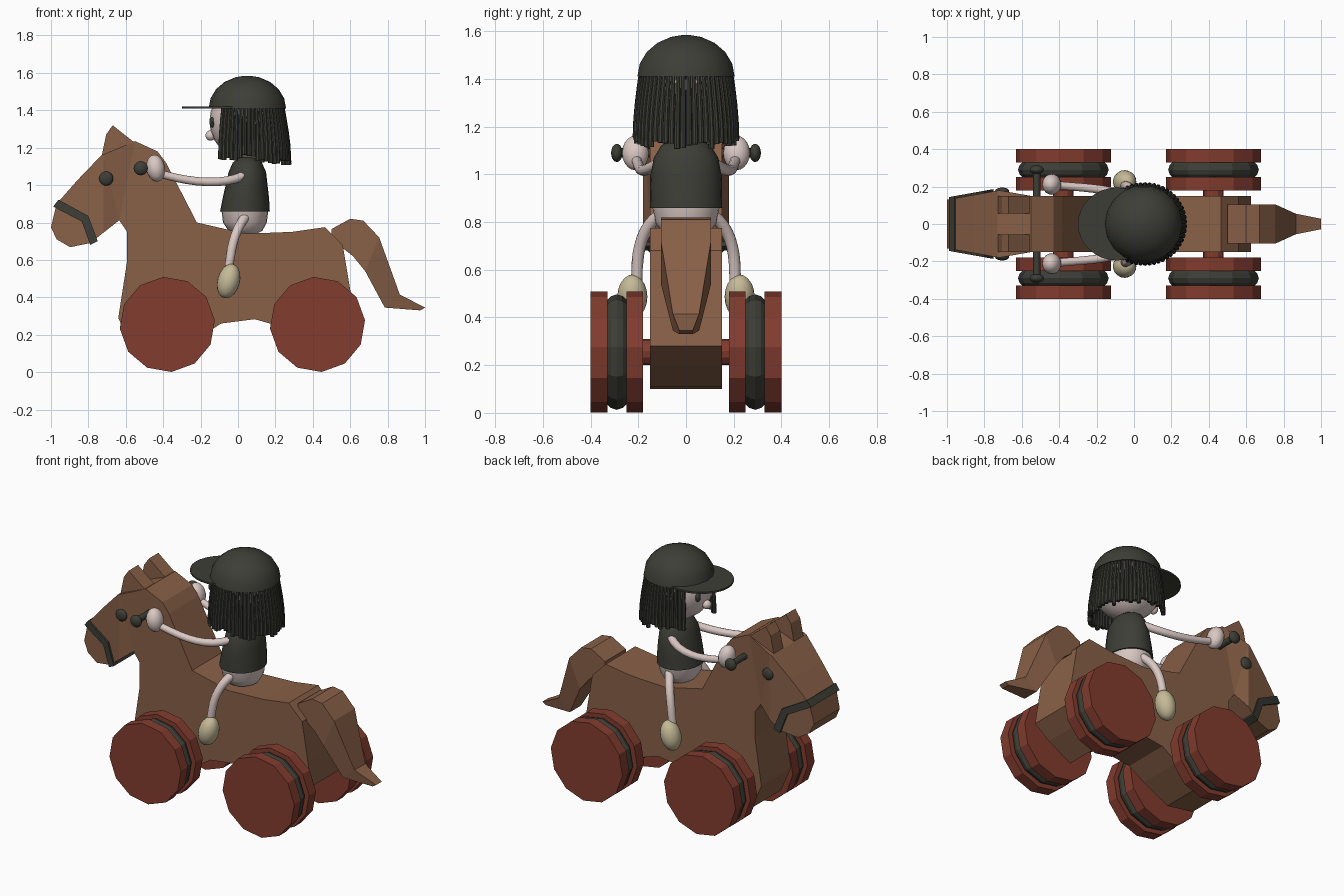
import bpy, bmesh, math, random
from mathutils import Vector, Matrix
from mathutils.geometry import interpolate_bezier

if "Cube" in bpy.data.objects:
    bpy.data.objects.remove(bpy.data.objects["Cube"])

random.seed(4)


def material(name, rgb):
    m = bpy.data.materials.new(name)
    m.diffuse_color = (*rgb, 1)
    m.use_nodes = True
    m.node_tree.nodes["Principled BSDF"].inputs["Base Color"].default_value = m.diffuse_color
    return m


BROWN = material("brown wood", (0.25, 0.118, 0.064))
RED = material("red paint", (0.225, 0.045, 0.028))
DARK = material("charcoal", (0.046, 0.048, 0.037))
SKIN = material("pale skin", (0.70, 0.58, 0.55))
CREAM = material("cream", (0.56, 0.49, 0.31))


def finish(name, bm, mat, smooth=False):
    bmesh.ops.recalc_face_normals(bm, faces=bm.faces[:])
    me = bpy.data.meshes.new(name)
    bm.to_mesh(me)
    bm.free()
    me.materials.append(mat)
    if smooth:
        me.polygons.foreach_set("use_smooth", [True] * len(me.polygons))
        me.set_sharp_from_angle(angle=math.radians(40))
    ob = bpy.data.objects.new(name, me)
    bpy.context.collection.objects.link(ob)
    return ob


def prism_bm(pts, y0, y1):
    bm = bmesh.new()
    a = [bm.verts.new((x, y0, z)) for x, z in pts]
    b = [bm.verts.new((x, y1, z)) for x, z in pts]
    bm.faces.new(a)
    bm.faces.new(b[::-1])
    for i in range(len(pts)):
        j = (i + 1) % len(pts)
        bm.faces.new((a[i], b[i], b[j], a[j]))
    return bm


def skin_rings(name, rings, mat, smooth):
    """Join rings of points into a closed tube."""
    bm = bmesh.new()
    rows = [[bm.verts.new(p) for p in ring] for ring in rings]
    n = len(rows[0])
    for r, s in zip(rows, rows[1:]):
        for i in range(n):
            bm.faces.new((r[i], r[(i + 1) % n], s[(i + 1) % n], s[i]))
    bm.faces.new(rows[0])
    bm.faces.new(rows[-1][::-1])
    return finish(name, bm, mat, smooth)


def lathe_y(name, profile, cx, cz, mat, sides=12, start=5, smooth=False):
    ang = [math.radians(start + 360 * i / sides) for i in range(sides)]
    return skin_rings(name, [[(cx + r * math.cos(t), y, cz + r * math.sin(t)) for t in ang]
                             for y, r in profile], mat, smooth)


def stack_z(name, rings, mat, sides=24):
    ang = [math.tau * i / sides for i in range(sides)]
    return skin_rings(name, [[(cx + rx * math.cos(t), ry * math.sin(t), z) for t in ang]
                             for z, cx, rx, ry in rings], mat, True)


def tube(name, ctrl, r0, r1, mat, steps=10, sides=12):
    path = interpolate_bezier(*[Vector(c) for c in ctrl], steps)
    rings = []
    for i, p in enumerate(path):
        d = path[min(i + 1, steps - 1)] - path[max(i - 1, 0)]
        q = d.to_track_quat('Z', 'Y')
        r = r0 + (r1 - r0) * i / (steps - 1)
        rings.append([p + q @ Vector((r * math.cos(math.tau * k / sides),
                                      r * math.sin(math.tau * k / sides), 0)) for k in range(sides)])
    return skin_rings(name, rings, mat, True)


def ball(name, loc, size, mat, tilt=0, seg=20):
    bm = bmesh.new()
    m = Matrix.Translation(loc) @ Matrix.Rotation(math.radians(tilt), 4, 'Y') @ Matrix.Diagonal((*size, 1))
    bmesh.ops.create_uvsphere(bm, u_segments=seg, v_segments=seg // 2, radius=1, matrix=m)
    return finish(name, bm, mat, True)


# horse body: side profile, with the head widened towards the eyes
JAW, POLL = Vector((-0.635, 0, 0.812)), Vector((-0.55, 0, 1.235))
NECK_N = Vector((POLL.z - JAW.z, 0, JAW.x - POLL.x)).normalized()


def half_width(co):
    if (co - JAW).dot(NECK_N) > -1e-4 or co.z < 0.66:
        return 0.15
    if co.x <= -0.72:
        return 0.13 + 0.05 * (co.x + 1) / 0.28
    edge = JAW.x + (co.z - JAW.z) * (POLL.x - JAW.x) / (POLL.z - JAW.z)
    return 0.15 + 0.03 * min(1, (edge - co.x) / (edge + 0.72))


body = [(-0.73, 1.16), (-0.55, 1.235), (-0.43, 1.18), (-0.385, 1.12), (-0.22, 0.80), (0.04, 0.74),
        (0.29, 0.75), (0.465, 0.775), (0.56, 0.68), (0.60, 0.44), (0.625, 0.28), (0.52, 0.2),
        (0.36, 0.11), (0.24, 0.225), (0.18, 0.257), (0.09, 0.283), (-0.09, 0.26), (-0.2, 0.19),
        (-0.38, 0.10), (-0.57, 0.13), (-0.64, 0.29), (-0.593, 0.593), (-0.593, 0.75),
        (-0.635, 0.812), (-0.71, 0.753), (-0.79, 0.69), (-0.897, 0.668), (-0.97, 0.71),
        (-1.0, 0.775), (-0.97, 0.90), (-0.855, 1.03)]
bm = prism_bm(body, -0.15, 0.15)
for co, no in ((Vector((-0.72, 0, 1)), Vector((1, 0, 0))), (JAW, NECK_N)):
    bmesh.ops.bisect_plane(bm, geom=bm.verts[:] + bm.edges[:] + bm.faces[:], dist=1e-4,
                           plane_co=co, plane_no=no)
for v in bm.verts:
    v.co.y = math.copysign(half_width(v.co), v.co.y)
bmesh.ops.triangulate(bm, faces=[f for f in bm.faces if len(f.verts) > 4])
finish("horse_body", bm, BROWN)

# noseband strap, following the head width
strap = [(-0.988, 0.885), (-0.96, 0.922), (-0.80, 0.835), (-0.75, 0.70), (-0.79, 0.68), (-0.835, 0.805)]
bm = prism_bm(strap, -0.15, 0.15)
for v in bm.verts:
    v.co.y = math.copysign(0.142 + 0.05 * (v.co.x + 1) / 0.28, v.co.y)
finish("noseband", bm, DARK)

# tail: tapering sections (upper point, lower point, half width)
tail = [((0.50, 0.765), (0.50, 0.70), 0.105), ((0.60, 0.82), (0.57, 0.655), 0.105),
        ((0.67, 0.81), (0.615, 0.62), 0.105), ((0.755, 0.72), (0.68, 0.54), 0.105),
        ((0.865, 0.415), (0.785, 0.345), 0.055), ((1.0, 0.345), (0.975, 0.33), 0.028)]
skin_rings("tail", [[(u[0], -w, u[1]), (u[0], w, u[1]), (l[0], w, l[1]), (l[0], -w, l[1])]
                    for u, l, w in tail], BROWN, False)

# axles and wheels
for label, cx in (("front", -0.378), ("rear", 0.425)):
    lathe_y(label + "_axle", [(-0.2, 0.055), (0.2, 0.055)], cx, 0.255, RED)
    for side, s in (("right", -1), ("left", 1)):
        for part, a, b in (("inner", 0.18, 0.25), ("outer", 0.33, 0.40)):
            lathe_y(f"{label}_{side}_{part}_rim", [(s * a, 0.255), (s * b, 0.255)], cx, 0.255, RED)
        lathe_y(f"{label}_{side}_tyre", [(s * 0.245, 0.215), (s * 0.265, 0.235), (s * 0.29, 0.243),
                                         (s * 0.315, 0.235), (s * 0.335, 0.215)], cx, 0.255, DARK)

# handlebar through the horse's head
lathe_y("handlebar", [(-0.29, 0.02), (0.29, 0.02)], -0.52, 1.09, DARK, smooth=True)

# paired parts
ear = [(-0.73, 1.15), (-0.705, 1.27), (-0.67, 1.32), (-0.62, 1.28), (-0.55, 1.225), (-0.6, 1.15)]
for side, s in (("right", -1), ("left", 1)):
    finish(side + "_ear", prism_bm(ear, s * 0.055, s * 0.15), BROWN)
    ball(side + "_horse_eye", (-0.705, s * 0.175, 1.035), (0.038, 0.02, 0.038), DARK)
    ball(side + "_handle_knob", (-0.52, s * 0.29, 1.09), (0.038, 0.024, 0.038), DARK)
    ball(side + "_hand", (-0.44, s * 0.212, 1.09), (0.05, 0.056, 0.073), SKIN, -10)
    tube(side + "_arm", [(0.03, s * 0.11, 1.05), (-0.10, s * 0.20, 0.99), (-0.28, s * 0.19, 1.02),
                         (-0.43, s * 0.21, 1.065)], 0.024, 0.021, SKIN)
    tube(side + "_leg", [(0.04, s * 0.11, 0.83), (-0.01, s * 0.19, 0.77), (-0.04, s * 0.21, 0.68),
                         (-0.05, s * 0.205, 0.53)], 0.026, 0.024, SKIN)
    ball(side + "_foot", (-0.05, s * 0.225, 0.487), (0.06, 0.063, 0.094), CREAM, 15)
    ball(side + "_rider_eye", (-0.138, s * 0.075, 1.335), (0.014, 0.02, 0.028), DARK, seg=12)

# rider torso and head
stack_z("hips", [(0.735, 0.04, 0.05, 0.06), (0.755, 0.04, 0.09, 0.10), (0.80, 0.037, 0.117, 0.13),
                 (0.87, 0.037, 0.126, 0.142)], SKIN)
stack_z("shirt", [(0.86, 0.037, 0.133, 0.152), (0.93, 0.042, 0.124, 0.151), (1.0, 0.046, 0.112, 0.148),
                  (1.07, 0.05, 0.10, 0.135), (1.12, 0.05, 0.078, 0.105), (1.148, 0.05, 0.04, 0.06)], DARK)
stack_z("neck", [(1.12, 0.05, 0.045, 0.045), (1.2, 0.05, 0.045, 0.045)], SKIN, 16)
ball("head", (0.05, 0, 1.34), (0.203, 0.2, 0.203), SKIN, seg=24)
ball("nose", (-0.147, 0, 1.265), (0.028, 0.028, 0.028), SKIN, seg=14)

# cap: dome and flat peak
stack_z("cap", [(1.41 + 0.175 * math.sin(t), 0.05, 0.207 * math.cos(t), 0.207 * math.cos(t))
                for t in [math.radians(a) for a in (0, 18, 36, 54, 72, 86)]], DARK, 18)
stack_z("cap_peak", [(1.41, -0.09, 0.21, 0.195), (1.421, -0.09, 0.21, 0.195)], DARK, 32)

# hair strands hanging round the back and sides
COUNT = 42
for i in range(COUNT):
    a = math.radians(-133 + 266 * i / (COUNT - 1))
    back = max(0, math.cos(a))
    d = Vector((math.cos(a), math.sin(a), 0))
    c = Vector((0.05, 0, 0))
    low = 1.145 - 0.03 * back + random.uniform(-0.015, 0.02)
    r = 0.21 + 0.012 * back
    tube(f"hair_strand_{i + 1}", [c + d * 0.188 + Vector((0, 0, 1.425)), c + d * 0.2 + Vector((0, 0, 1.34)),
                                  c + d * r + Vector((0, 0, 1.25)), c + d * r + Vector((0, 0, low))],
         0.010, 0.0135, DARK, 5, 8)
